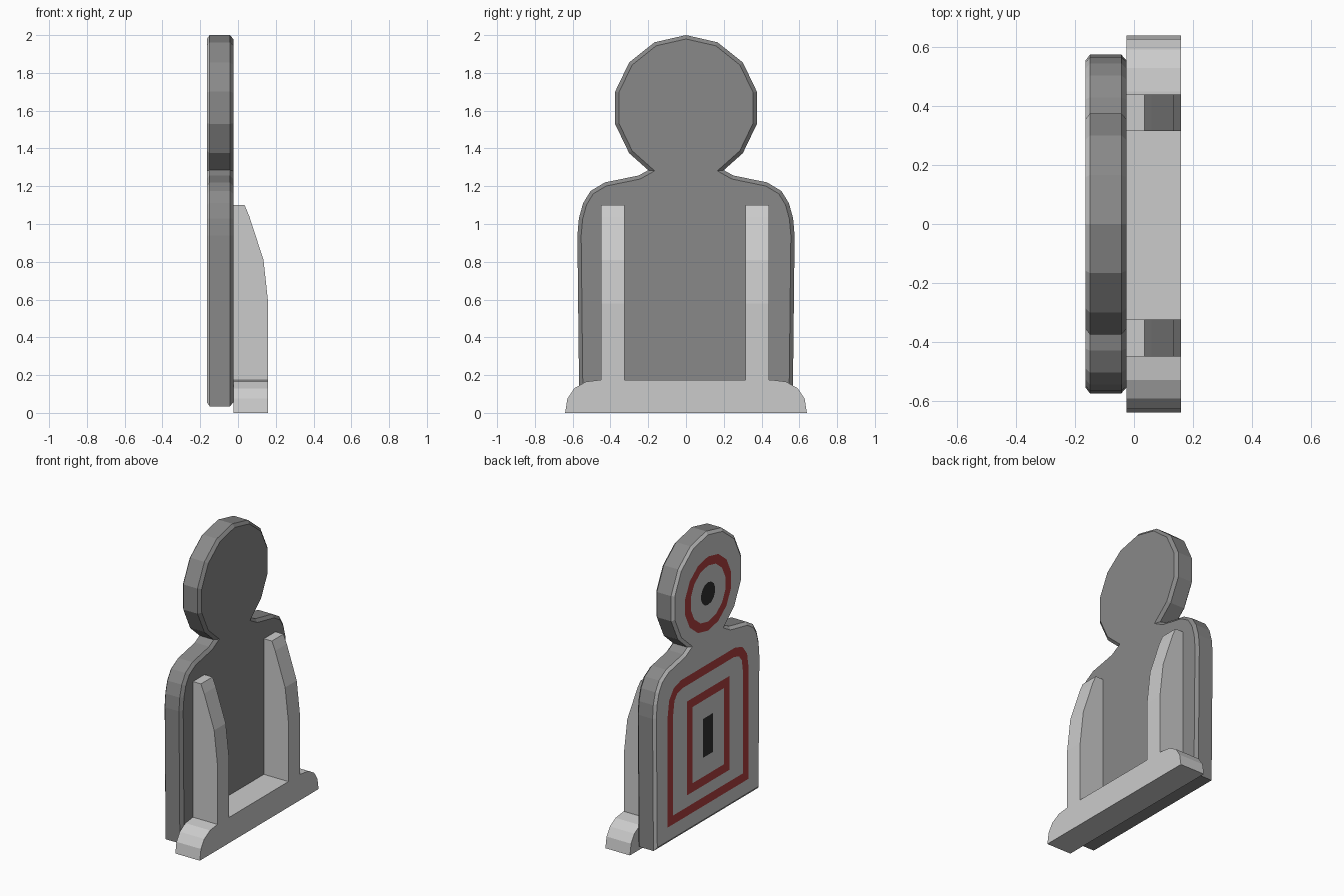
import bpy, bmesh
from math import sin, cos, pi
from mathutils import Vector

if "Cube" in bpy.data.objects:
    bpy.data.objects.remove(bpy.data.objects["Cube"])


def material(name, rgb):
    m = bpy.data.materials.new(name)
    m.diffuse_color = (*rgb, 1)
    m.use_nodes = True
    m.node_tree.nodes["Principled BSDF"].inputs["Base Color"].default_value = m.diffuse_color
    return m


GREY = material("grey", (0.8, 0.8, 0.8))
DARK = material("dark_grey", (0.25, 0.25, 0.25))
RED = material("dark_red", (0.42, 0.05, 0.05))
BLACK = material("black", (0.03, 0.03, 0.03))


def mirrored(half):
    """Close a half profile (y >= 0) into a symmetric outline."""
    return half + [(-y, z) for y, z in reversed(half) if y > 1e-6]


def inset(pts, d):
    """Mitred inward offset of a clockwise outline."""
    out = []
    for i, p in enumerate(pts):
        a, p, b = Vector(pts[i - 1]), Vector(p), Vector(pts[(i + 1) % len(pts)])
        e, f = (p - a).normalized(), (b - p).normalized()
        n, m = Vector((e.y, -e.x)), Vector((f.y, -f.x))
        q = p + (n + m) * (d / (1 + n.dot(m)))
        out.append((q.x, q.y))
    return out


def circle(z, r, n=14):
    return [(r * sin(2 * pi * i / n), z + r * cos(2 * pi * i / n)) for i in range(n)]


def finish(name, bm, mats):
    me = bpy.data.meshes.new(name)
    bm.to_mesh(me)
    bm.free()
    for m in mats:
        me.materials.append(m)
    ob = bpy.data.objects.new(name, me)
    bpy.context.collection.objects.link(ob)
    return ob


def loft(name, loops, mats=(), slots=None):
    """Capped solid through a list of matching 3D loops."""
    bm = bmesh.new()
    rows = [[bm.verts.new(p) for p in loop] for loop in loops]
    n = len(rows[0])
    first, last = bm.faces.new(rows[0]), bm.faces.new(rows[-1])
    if slots:
        first.material_index, last.material_index = slots[0], slots[-1]
    for k in range(len(rows) - 1):
        for i in range(n):
            j = (i + 1) % n
            f = bm.faces.new((rows[k][i], rows[k][j], rows[k + 1][j], rows[k + 1][i]))
            if slots:
                f.material_index = slots[k + 1]
    bmesh.ops.recalc_face_normals(bm, faces=bm.faces)
    return finish(name, bm, mats)


def at_x(pts, x):
    return [(x, y, z) for y, z in pts]


def paint(name, pts, mat, width=None):
    """Flat painted patch, or a band of given width, on the face of the board."""
    bm = bmesh.new()
    outer = [bm.verts.new(p) for p in at_x(pts, -0.167)]
    if width:
        inner = [bm.verts.new(p) for p in at_x(inset(pts, width), -0.167)]
        for i in range(len(pts)):
            j = (i + 1) % len(pts)
            bm.faces.new((outer[i], outer[j], inner[j], inner[i]))
    else:
        bm.faces.new(outer)
    bm.normal_update()
    for f in bm.faces:
        if f.normal.x > 0:
            f.normal_flip()
    finish(name, bm, [mat])


# Silhouette board: 14-sided head on rounded shoulders, chamfered both sides
head = circle(1.615, 0.385)[:6]
outline = mirrored(head + [(0.20, 1.285), (0.25, 1.257), (0.43, 1.22), (0.505, 1.175),
                           (0.545, 1.11), (0.567, 1.03), (0.575, 0.94), (0.565, 0.035)])
small = inset(outline, 0.02)
loft("target_board",
     [at_x(small, -0.165), at_x(outline, -0.15), at_x(outline, -0.043), at_x(small, -0.025)],
     [DARK, GREY], [1, 1, 0, 0, 0])

# Painted rings and bullseyes
paint("head_ring", circle(1.58, 0.253), RED, 0.06)
paint("head_bullseye", circle(1.58, 0.077), BLACK)
paint("body_outer_ring",
      mirrored([(0.29, 1.10), (0.37, 1.075), (0.42, 1.01), (0.437, 0.90), (0.437, 0.15)]),
      RED, 0.06)
paint("body_inner_ring", mirrored([(0.23, 0.93), (0.23, 0.29)]), RED, 0.06)
paint("body_bullseye", mirrored([(0.055, 0.745), (0.055, 0.48)]), BLACK)

# Foot bar with rounded ends
foot = mirrored([(0.45, 0.175), (0.53, 0.165), (0.592, 0.13), (0.628, 0.075), (0.64, 0)])
loft("foot_bar", [at_x(foot, -0.025), at_x(foot, 0.16)])

# Two tapered support posts behind the board
post = [(-0.025, 0.17), (-0.025, 1.10), (0.035, 1.10), (0.06, 1.04),
        (0.135, 0.81), (0.16, 0.58), (0.16, 0.17)]
for side, y in (("left", -0.45), ("right", 0.315)):
    loft(side + "_support_post", [[(x, yy, z) for x, z in post] for yy in (y, y + 0.125)])
